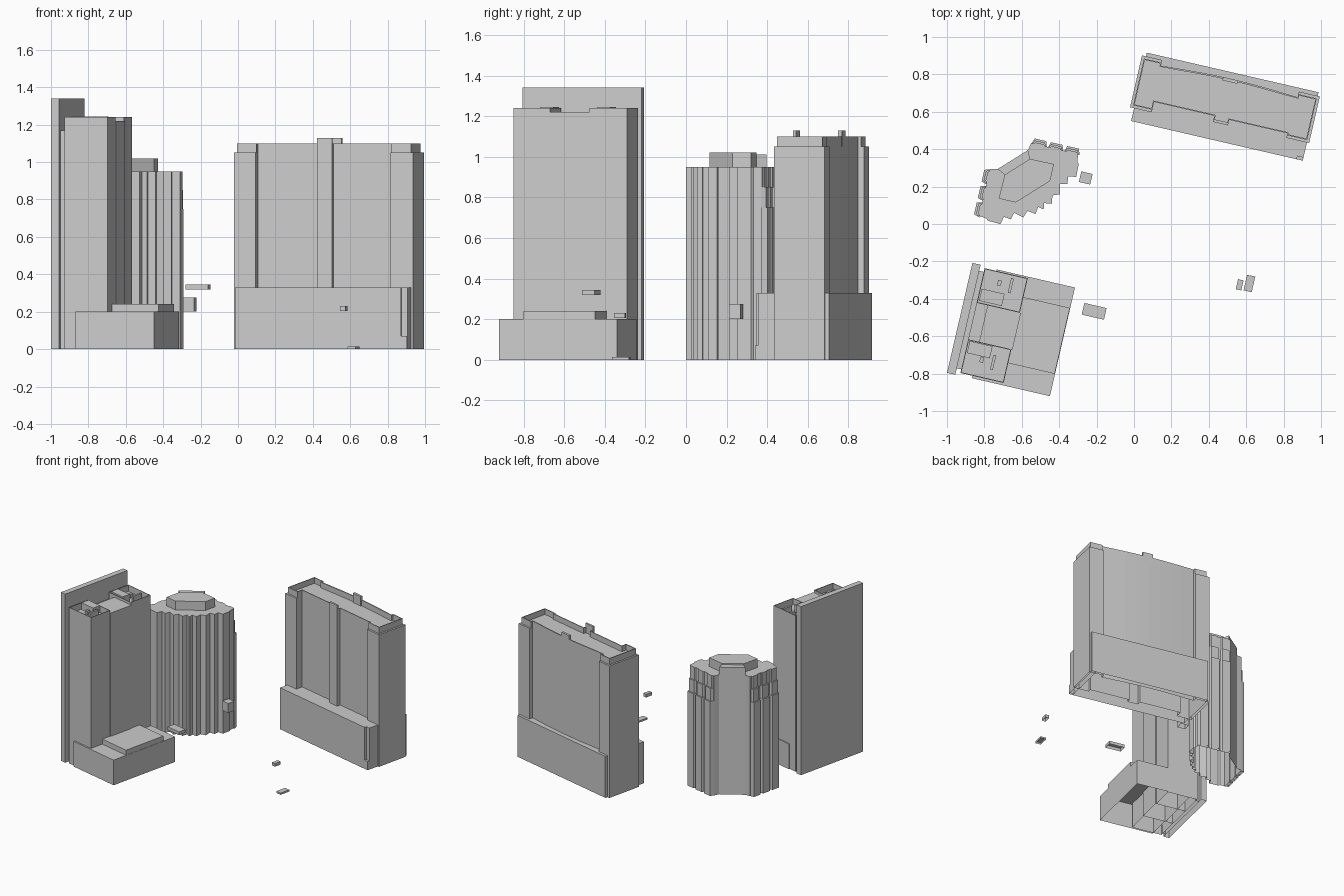
import bpy, bmesh, math

# The whole site is turned about 13 degrees: everything is drawn in a (u, v) street grid
A = math.radians(-13)
C, S = math.cos(A), math.sin(A)


def prism(name, pts, z0, z1, rim=0, drop=0):
    """Open-bottomed extruded outline; optional parapet rim with a sunken roof."""
    area = sum(a[0] * b[1] - b[0] * a[1] for a, b in zip(pts, pts[1:] + pts[:1]))
    if area < 0:
        pts = pts[::-1]
    xy = [(C * u - S * v, S * u + C * v) for u, v in pts]
    bm = bmesh.new()
    lo = [bm.verts.new((x, y, z0)) for x, y in xy]
    hi = [bm.verts.new((x, y, z1)) for x, y in xy]
    n = len(pts)
    for i in range(n):
        j = (i + 1) % n
        bm.faces.new((lo[i], lo[j], hi[j], hi[i]))
    top = bm.faces.new(hi)
    bm.normal_update()
    if rim:
        bmesh.ops.inset_individual(bm, faces=[top], thickness=rim, depth=0)
        bmesh.ops.inset_individual(bm, faces=[top], thickness=0, depth=-drop)
    me = bpy.data.meshes.new(name)
    bm.to_mesh(me)
    bm.free()
    ob = bpy.data.objects.new(name, me)
    bpy.context.collection.objects.link(ob)
    return ob


def box(name, u0, u1, v0, v1, z0, z1, rim=0, drop=0):
    return prism(name, [(u0, v0), (u1, v0), (u1, v1), (u0, v1)], z0, z1, rim, drop)


def block_at(name, x, y, du, dv, z0, z1):
    u, v = C * x + S * y, -S * x + C * y
    box(name, u - du / 2, u + du / 2, v - dv / 2, v + dv / 2, z0, z1)


# --- Wide slab tower: projecting corners, central pier, gently bowed back ---
def slab_outline(e):
    front = [(-0.161 + e, 0.603 + e), (-0.042, 0.603 + e), (-0.042, 0.66),
             (0.288, 0.66), (0.288, 0.627), (0.371, 0.627), (0.371, 0.657),
             (0.69, 0.657), (0.69, 0.632 + e), (0.815 - e, 0.632 + e),
             (0.815 - e, 0.888 - e), (0.70, 0.888 - e)]
    bow = [(0.70 - 0.75 * i / 8, 0.857 + 0.016 * math.sin(math.pi * i / 8))
           for i in range(9)]
    return front + bow + [(-0.05, 0.888 - e), (-0.161 + e, 0.888 - e)]


prism("slab_tower_body", slab_outline(0), 0, 1.05)
prism("slab_tower_parapet", slab_outline(0.014), 1.05, 1.10, 0.009, 0.045)
box("slab_front_tab", 0.288, 0.371, 0.627, 0.642, 1.05, 1.13)
box("slab_back_tab", 0.288, 0.371, 0.855, 0.873, 1.05, 1.13)
box("slab_podium", -0.139, 0.77, 0.533, 0.908, 0, 0.33)
box("slab_podium_corner", 0.77, 0.803, 0.55, 0.908, 0, 0.33)
box("slab_podium_plinth", 0.77, 0.803, 0.533, 0.55, 0, 0.07)


# --- Fluted tower: symmetric about its diagonal, so mirror half an outline ---
def diag(half):
    pts = half + [(q, p) for p, q in reversed(half)]
    return [(p - 0.845, 0.326 - q) for p, q in pts]


prism("fluted_tower_body", diag([
    (0.204, 0.068), (0.212, 0.028), (0.47, 0.028), (0.475, 0.07), (0.485, 0.08),
    (0.487, 0.15), (0.445, 0.158), (0.45, 0.198), (0.412, 0.207), (0.425, 0.26),
    (0.386, 0.275), (0.392, 0.32), (0.352, 0.325), (0.358, 0.352)]), 0, 0.95)
prism("fluted_crown", diag([(0.225, 0.112), (0.356, 0.11), (0.356, 0.203)]), 0.95, 1.02)
prism("fluted_back_crown", diag([(0.204, 0.068), (0.225, 0.112)]), 0.95, 1.01)

# Stepped bays on both wings
for i, p0 in enumerate((0.214, 0.304, 0.394)):
    for k, (q0, top) in enumerate(((0.0, 0.75), (0.010, 0.85), (0.02, 0.95))):
        a, b, c = p0 + 0.004 * k, p0 + 0.084 - 0.004 * k, 0.032
        bay = [(a, c), (a + 0.01, q0), (b - 0.01, q0), (b, c)]
        for side, pts in (("north", bay), ("west", [(q, p) for p, q in bay])):
            prism(f"{side}_bay_{i}_{k}",
                  [(p - 0.845, 0.326 - q) for p, q in pts], 0, top)

# --- Left tower: tall screen wall, twin masses, recessed link, podium ---
box("screen_wall", -0.795, -0.75, -1.0, -0.397, 0, 1.34)
box("screen_wall_link", -0.75, -0.72, -0.965, -0.43, 0, 1.17)
box("south_mass", -0.725, -0.488, -0.985, -0.80, 0, 1.24, 0.007, 0.05)
box("north_mass", -0.725, -0.488, -0.60, -0.41, 0, 1.24, 0.007, 0.05)
box("west_link", -0.725, -0.66, -0.80, -0.60, 0, 1.18)
box("middle_mass", -0.665, -0.482, -0.80, -0.60, 0, 1.22)
for name, v in (("south", -0.84), ("north", -0.553)):
    box(name + "_plant_room", -0.715, -0.59, v - 0.033, v + 0.033, 1.18, 1.245)
for name, v in (("south", -0.89), ("north", -0.47)):
    box(name + "_roof_bar", -0.575, -0.56, v - 0.04, v + 0.04, 1.18, 1.235)
    box(name + "_roof_vent", -0.64, -0.62, v - 0.015, v + 0.015, 1.18, 1.22)
box("left_podium", -0.66, -0.231, -0.998, -0.402, 0, 0.20)
box("left_podium_upper", -0.50, -0.233, -0.876, -0.514, 0.2, 0.24)

# --- Small detached blocks ---
block_at("canopy_block", -0.213, -0.467, 0.122, 0.064, 0.32, 0.345)
block_at("side_block", -0.258, 0.246, 0.062, 0.058, 0.20, 0.275)
block_at("ground_slab", 0.617, -0.318, 0.045, 0.085, 0, 0.014)
block_at("floating_block", 0.565, -0.325, 0.03, 0.055, 0.205, 0.23)
